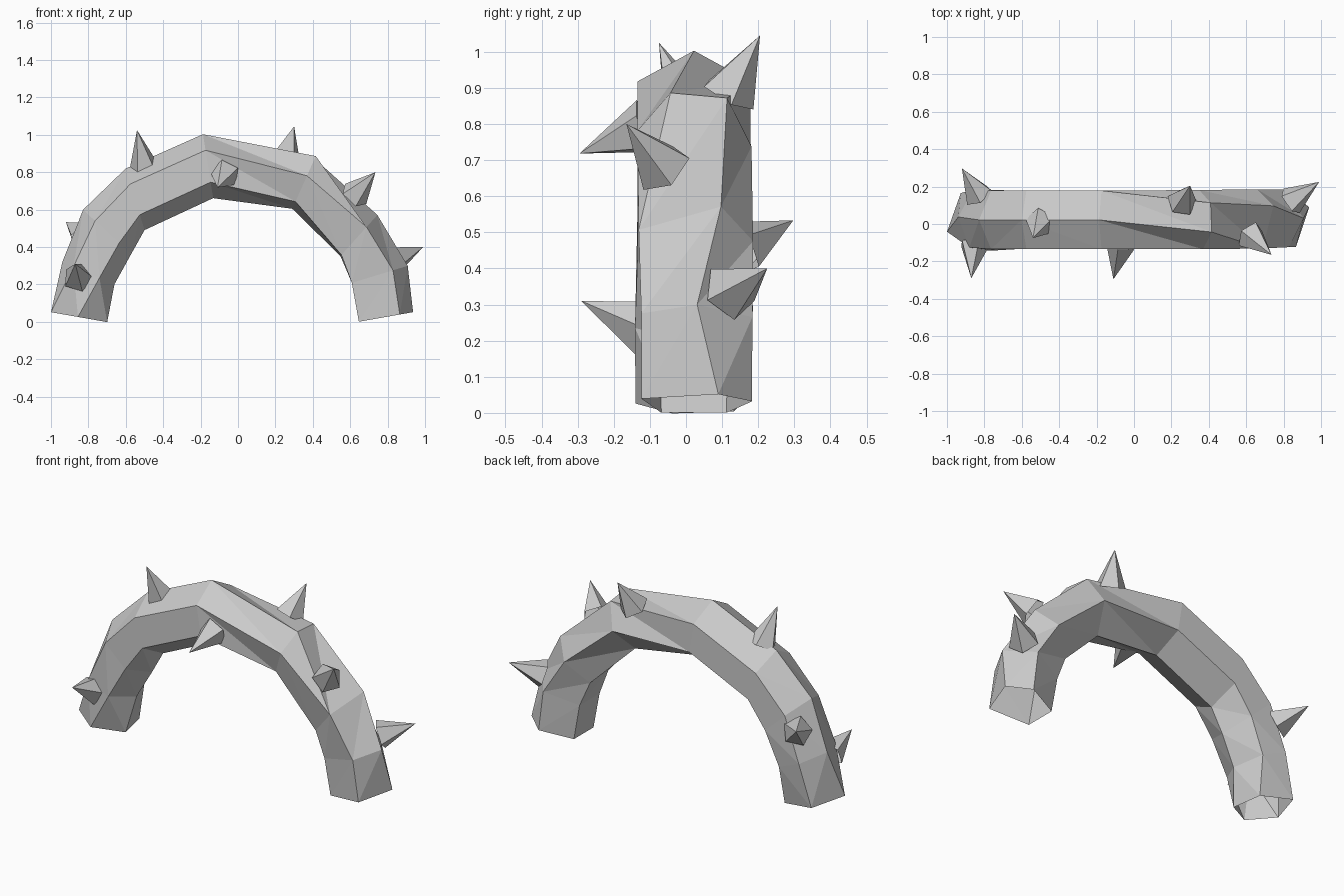
import bpy, bmesh
from math import radians, cos, sin
from mathutils import Vector

if "Cube" in bpy.data.objects:
    bpy.data.objects.remove(bpy.data.objects["Cube"])


def finish(name, bm):
    bmesh.ops.remove_doubles(bm, verts=bm.verts, dist=0.0005)
    bmesh.ops.recalc_face_normals(bm, faces=bm.faces)
    mesh = bpy.data.meshes.new(name)
    bm.to_mesh(mesh)
    bm.free()
    obj = bpy.data.objects.new(name, mesh)
    bpy.context.collection.objects.link(obj)
    return obj


# Arch stem: open twisted tube of rough six-sided rings, five-sided near the feet
# ring = centre x, centre z, tilt, radial radius, y radius, corner angles
def hexagon(twist):
    return [twist + 60 * k for k in range(6)]


rings = [
    (0.785, 0.025, 10, 0.168, 0.166, [-61, 24, 76, 147, -147, -61]),
    (0.745, 0.25, 17, 0.17, 0.17, [-59, 3, 72, 147, -147, -59]),
    (0.645, 0.46, 48, 0.168, 0.165, [-68, 27, 83, 150, -145, -68]),
    (0.355, 0.75, 66, 0.163, 0.16, [-24, 35, 95, 168, -136, -78]),
    (-0.16, 0.832, 99, 0.173, 0.181, hexagon(0)),
    (-0.55, 0.655, 107, 0.172, 0.181, hexagon(0)),
    (-0.70, 0.48, 137, 0.175, 0.181, hexagon(0)),
    (-0.80, 0.26, 157, 0.152, 0.18, hexagon(5)),
    (-0.85, 0.025, 170, 0.165, 0.162, [62, 62, 137, -158, -88, -23]),
]
MID_Y = 0.022

bm = bmesh.new()
loops = []
for cx, cz, tilt, radial, wide, angles in rings:
    t = radians(tilt)
    loop = []
    for a in map(radians, angles):
        out = radial * cos(a)
        loop.append(bm.verts.new((cx + out * cos(t), MID_Y + wide * sin(a),
                                  cz + out * sin(t))))
    loops.append(loop)
for i, (a, b) in enumerate(zip(loops, loops[1:])):
    for k in range(6):
        j = (k + 1) % 6
        if i < 5:      # split each quad along the way the stem twists
            bm.faces.new((a[k], a[j], b[j]))
            bm.faces.new((a[k], b[j], b[k]))
        else:
            bm.faces.new((a[k], a[j], b[k]))
            bm.faces.new((a[j], b[j], b[k]))
bmesh.ops.dissolve_degenerate(bm, dist=0.0005, edges=bm.edges)
finish("arched_stem", bm)


# Thorns: five-sided pyramids sunk into the stem
def thorn(name, base, tip, spin, radius=0.082):
    base, tip = Vector(base), Vector(tip)
    turn = (tip - base).to_track_quat('Z', 'Y')
    bm = bmesh.new()
    apex = bm.verts.new(tip)
    ring = []
    for k in range(5):
        a = radians(spin + 72 * k)
        ring.append(bm.verts.new(base + turn @ Vector((radius * cos(a), radius * sin(a), 0))))
    for k in range(5):
        bm.faces.new((ring[k], ring[(k + 1) % 5], apex))
    finish(name, bm)


thorns = [
    ((-0.855, -0.11, 0.235), (-0.87, -0.29, 0.31)),
    ((-0.07, -0.11, 0.79), (-0.11, -0.295, 0.718)),
    ((-0.50, 0.01, 0.82), (-0.54, -0.075, 1.025)),
    ((0.255, 0.115, 0.88), (0.30, 0.205, 1.045)),
    ((0.62, -0.06, 0.675), (0.735, -0.165, 0.80)),
    ((0.835, 0.12, 0.335), (0.99, 0.225, 0.40)),
    ((-0.825, 0.15, 0.455), (-0.92, 0.297, 0.533)),
]
for i, (base, tip) in enumerate(thorns):
    thorn(f"thorn_{i + 1}", base, tip, i * 25)
